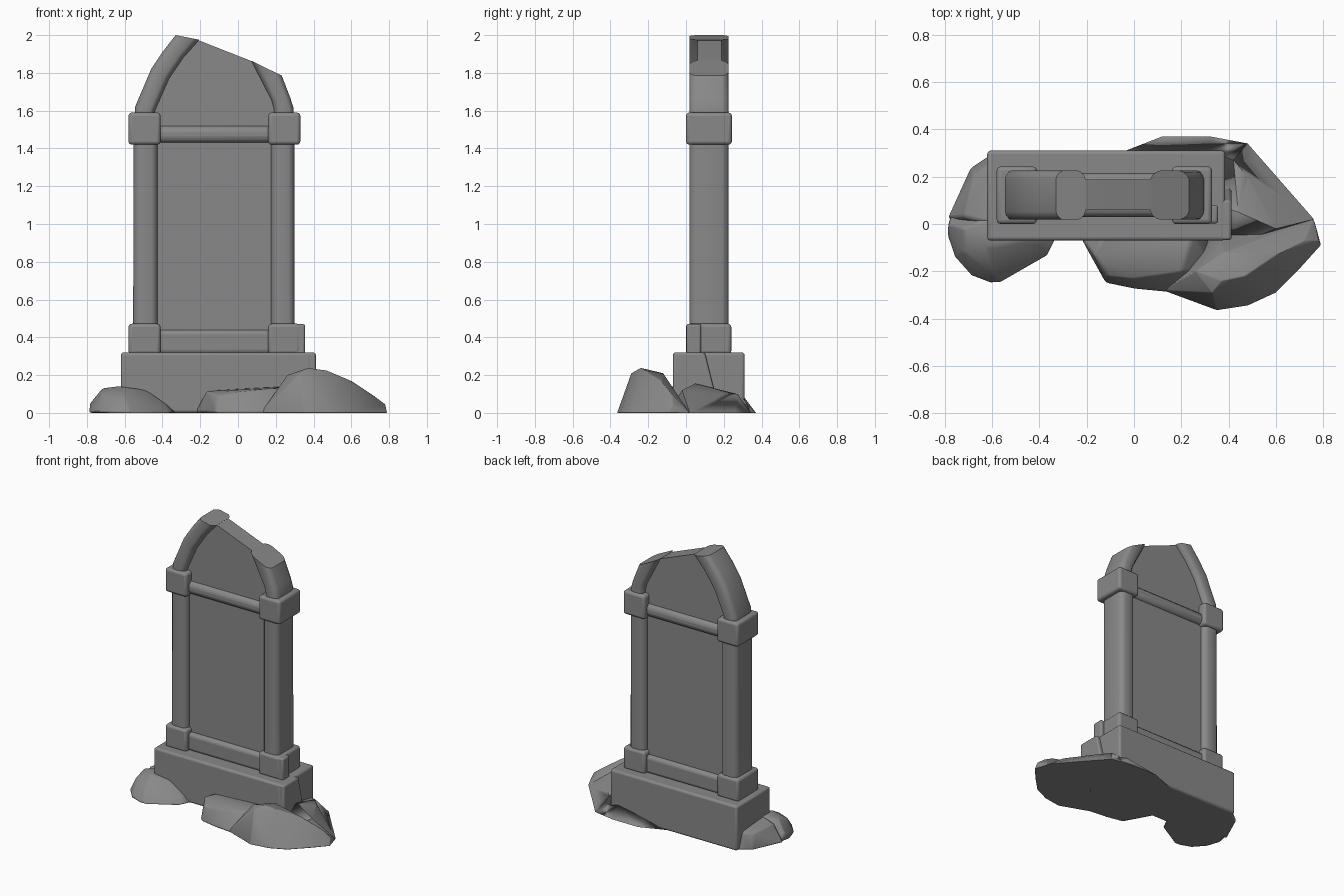
import bpy, bmesh

cube = bpy.data.objects.get("Cube")
if cube:
    bpy.data.objects.remove(cube, do_unlink=True)

stone = bpy.data.materials.new("grey stone")
stone.use_nodes = True
GREY = (0.25, 0.25, 0.25, 1)
stone.diffuse_color = GREY
stone.node_tree.nodes["Principled BSDF"].inputs["Base Color"].default_value = GREY


def finish(name, bm, bevel=0, segments=3, angle=0.7):
    """Turn a bmesh into a shaded stone object."""
    bmesh.ops.recalc_face_normals(bm, faces=bm.faces)
    mesh = bpy.data.meshes.new(name)
    bm.to_mesh(mesh)
    bm.free()
    mesh.materials.append(stone)
    obj = bpy.data.objects.new(name, mesh)
    bpy.context.collection.objects.link(obj)
    if bevel:
        mod = obj.modifiers.new("worn edges", 'BEVEL')
        mod.width = bevel
        mod.segments = segments
        mod.limit_method = 'ANGLE'
        mod.angle_limit = 0.4
    bpy.ops.object.select_all(action='DESELECT')
    obj.select_set(True)
    bpy.context.view_layer.objects.active = obj
    bpy.ops.object.shade_smooth_by_angle(angle=angle)
    return obj


def block(name, x, y, z, bevel=0.015):
    """Rounded box from its x, y and z ranges."""
    bm = bmesh.new()
    bmesh.ops.create_cube(bm, size=1)
    for v in bm.verts:
        v.co = [r[0] if c < 0 else r[1] for c, r in zip(v.co, (x, y, z))]
    return finish(name, bm, bevel)


def prism(name, outline, near, far, axis=1, bevel=0):
    """Extrude a flat outline along y (axis 1) or z (axis 2)."""
    bm = bmesh.new()
    place = (lambda a, b, d: (a, d, b)) if axis == 1 else (lambda a, b, d: (a, b, d))
    ends = [[bm.verts.new(place(a, b, d)) for a, b in outline] for d in (near, far)]
    for ring in ends:
        bm.faces.new(ring)
    for i in range(len(outline)):
        j = (i + 1) % len(outline)
        bm.faces.new((ends[0][i], ends[0][j], ends[1][j], ends[1][i]))
    return finish(name, bm, bevel)


# Rounded rectangle section shared by columns and arch pieces
QUARTER = [(0.5, 0.33), (0.46, 0.40), (0.36, 0.47), (0.25, 0.5)]
SECTION = (QUARTER + [(-u, v) for u, v in reversed(QUARTER)]
           + [(-u, -v) for u, v in QUARTER] + [(u, -v) for u, v in reversed(QUARTER)])


def beam(name, stations, y=(0.018, 0.225)):
    """Loft the section through (outer x, z, inner x, z) stations."""
    bm = bmesh.new()
    mid, depth = sum(y) / 2, y[1] - y[0]
    rings = []
    for xo, zo, xi, zi in stations:
        rings.append([bm.verts.new(((xo + xi) / 2 + (xo - xi) * u, mid + depth * v,
                                    (zo + zi) / 2 + (zo - zi) * u)) for u, v in SECTION])
    for a, b in zip(rings, rings[1:]):
        for i in range(len(a)):
            j = (i + 1) % len(a)
            bm.faces.new((a[i], a[j], b[j], b[i]))
    bm.faces.new(rings[0])
    bm.faces.new(rings[-1])
    return finish(name, bm)


def rock(name, foot, crest):
    """Hull of a ground outline and a few raised points."""
    bm = bmesh.new()
    for x, y in foot:
        bm.verts.new((x, y, 0))
    for p in crest:
        bm.verts.new(p)
    hull = bmesh.ops.convex_hull(bm, input=bm.verts)
    loose = {g for g in hull["geom_interior"] + hull["geom_unused"]
             if isinstance(g, bmesh.types.BMVert)}
    bmesh.ops.delete(bm, geom=list(loose), context='VERTS')
    return finish(name, bm, 0.012, 2, 0.8)


# Plinth, with a broken front corner standing out on one end
block("plinth", (-0.62, 0.385), (-0.07, 0.31), (0, 0.32))
bm = bmesh.new()
bmesh.ops.create_cube(bm, size=1)
for v in bm.verts:
    back = 0.18 if v.co.z < 0 else 0.1
    v.co = (0.2 if v.co.x < 0 else 0.412, -0.068 if v.co.y < 0 else back,
            0 if v.co.z < 0 else 0.319)
finish("plinth_broken_corner", bm, 0.012)

# Lower and upper corner blocks
for side, x in (("right", (-0.58, -0.41)), ("left", (0.16, 0.33))):
    block(side + "_lower_block", x, (0, 0.24), (0.31, 0.472), 0.018)
    block(side + "_upper_block", x, (0, 0.243), (1.42, 1.59), 0.018)
block("lower_block_chip", (0.17, 0.355), (0.002, 0.08), (0.31, 0.47), 0.012)

# Rails between the corner blocks
block("lower_rail", (-0.45, 0.2), (0.03, 0.215), (0.31, 0.44), 0.025)
block("upper_rail", (-0.45, 0.2), (0.03, 0.215), (1.43, 1.52), 0.035)

# Columns
beam("right_column", [(-0.555, 0.45, -0.425, 0.45), (-0.553, 1.45, -0.425, 1.45)])
beam("left_column", [(0.3, 0.45, 0.175, 0.45), (0.298, 1.45, 0.175, 1.45)])

# Broken arch
beam("right_arch", [(-0.545, 1.55, -0.445, 1.55), (-0.545, 1.62, -0.44, 1.6),
                    (-0.46, 1.82, -0.365, 1.77), (-0.4, 1.91, -0.29, 1.88),
                    (-0.33, 2.0, -0.205, 1.975)])
beam("left_arch", [(0.295, 1.55, 0.19, 1.55), (0.295, 1.61, 0.19, 1.61),
                   (0.278, 1.665, 0.178, 1.655), (0.232, 1.785, 0.07, 1.865)])

# Recessed slab with a slanted broken top
prism("slab", [(-0.5, 0.35), (0.24, 0.35), (0.24, 1.6), (0.19, 1.72), (0.15, 1.825),
               (0.07, 1.863), (-0.22, 1.977), (-0.28, 1.94), (-0.41, 1.76), (-0.5, 1.6)],
      0.06, 0.187)

# Rocks around the foot
rock("front_boulder",
     [(0.12, -0.28), (0.35, -0.365), (0.48, -0.345), (0.6, -0.29), (0.7, -0.19),
      (0.79, -0.09), (0.76, 0.02), (0.35, -0.03)],
     [(0.26, -0.2, 0.2), (0.33, -0.29, 0.21), (0.37, -0.24, 0.238), (0.47, -0.22, 0.225),
      (0.38, -0.12, 0.21), (0.6, -0.13, 0.17), (0.72, -0.07, 0.09), (0.78, -0.07, 0.045)])
rock("front_ledge",
     [(-0.23, -0.05), (-0.17, -0.16), (-0.12, -0.25), (0, -0.275), (0.15, -0.29),
      (0.35, -0.2), (0.3, 0)],
     [(-0.17, -0.13, 0.115), (-0.11, -0.22, 0.09), (0, -0.23, 0.11), (0.2, -0.2, 0.13),
      (0.25, -0.05, 0.14), (-0.12, -0.03, 0.12)])
rock("back_skirt",
     [(-0.06, 0.3), (0.12, 0.37), (0.32, 0.37), (0.48, 0.34), (0.55, 0.26),
      (0.62, 0.12), (0.76, 0.02), (0.4, -0.1), (0, 0.2)],
     [(0.1, 0.31, 0.04), (0.32, 0.31, 0.08), (0.42, 0.27, 0.1), (0.48, 0.2, 0.1),
      (0.44, 0.05, 0.155), (0.6, -0.02, 0.12)])
rock("side_rock",
     [(-0.6, 0.3), (-0.69, 0.24), (-0.71, 0.15), (-0.79, 0.02), (-0.6, -0.05)],
     [(-0.6, 0.26, 0.12), (-0.68, 0.2, 0.1), (-0.72, 0.03, 0.12), (-0.6, 0, 0.14)])
rock("corner_boulder",
     [(-0.77, 0.05), (-0.79, -0.05), (-0.76, -0.14), (-0.69, -0.22), (-0.61, -0.25),
      (-0.57, -0.25), (-0.5, -0.19), (-0.36, -0.13), (-0.32, -0.05), (-0.6, 0.05)],
     [(-0.785, 0, 0.05), (-0.72, -0.02, 0.13), (-0.72, -0.12, 0.1), (-0.62, -0.1, 0.138),
      (-0.6, -0.2, 0.08), (-0.48, -0.07, 0.12), (-0.4, -0.08, 0.06), (-0.62, 0.02, 0.14)])
